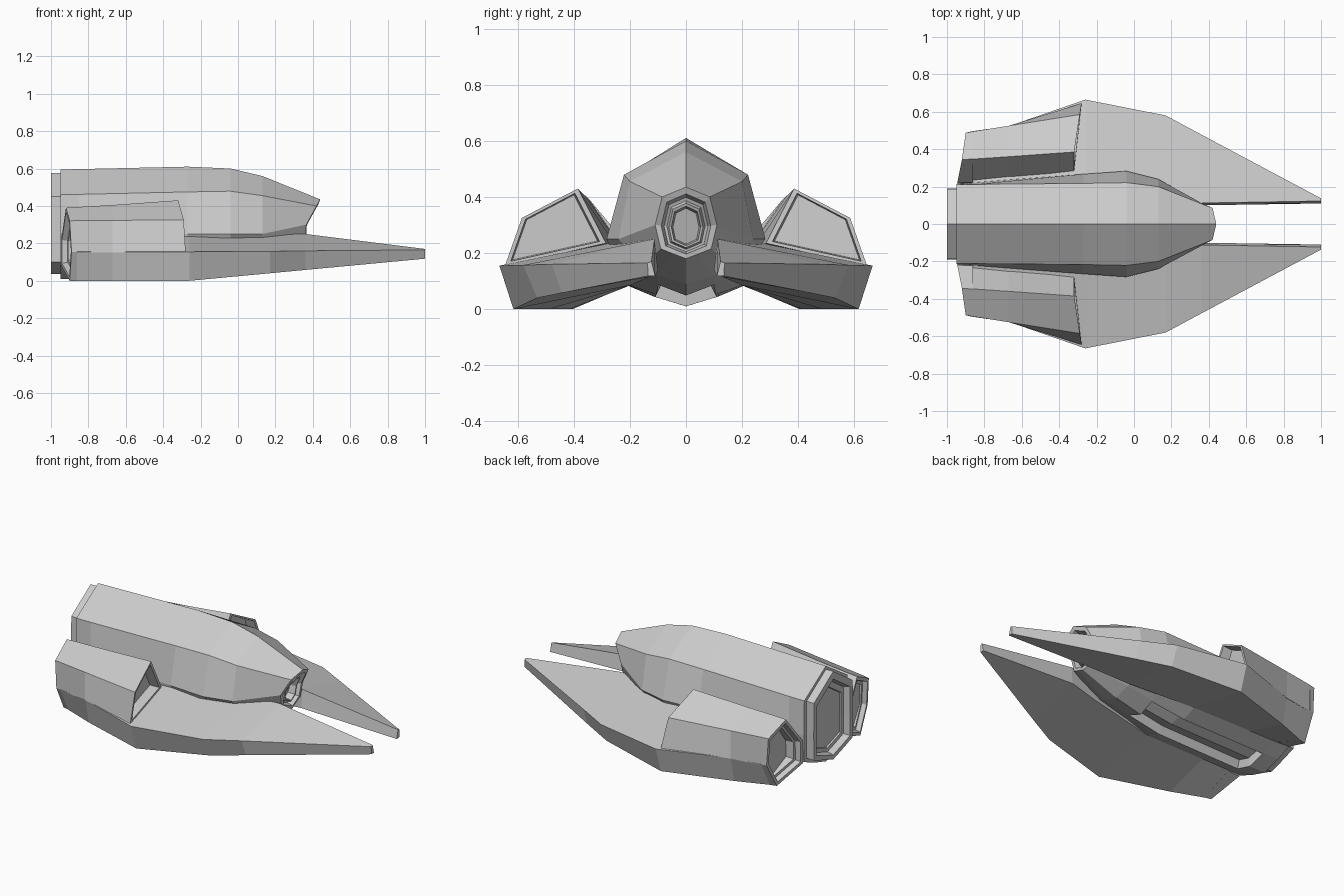
import bpy, bmesh
from mathutils import Vector

if "Cube" in bpy.data.objects:
    bpy.data.objects.remove(bpy.data.objects["Cube"])


def recess(ring, steps, narrow=1.0):
    """Rings shrunk towards the ring centre by a scale and moved along x."""
    c = sum((Vector(p) for p in ring), Vector()) / len(ring)
    rings = []
    for s, dx in steps:
        size = Vector((s, s ** narrow, s))
        rings.append([c + (Vector(p) - c) * size + Vector((dx, 0, 0)) for p in ring])
    return rings


def loft(name, rings, mirror=False, groove=None):
    bm = bmesh.new()
    rows = [[bm.verts.new(p) for p in r] for r in rings]
    n = len(rows[0])
    for a, b in zip(rows, rows[1:]):
        for i in range(n):
            j = (i + 1) % n
            bm.faces.new((a[i], a[j], b[j], b[i]))
    bm.faces.new(rows[0])
    bm.faces.new(rows[-1])
    bmesh.ops.recalc_face_normals(bm, faces=bm.faces)
    if groove:
        faces = [f for f in bm.faces if groove(f.calc_center_median(), f.normal)]
        bmesh.ops.inset_region(bm, faces=faces, thickness=0.01, depth=0)
        bmesh.ops.inset_region(bm, faces=faces, thickness=0.008, depth=-0.05)
    me = bpy.data.meshes.new(name)
    bm.to_mesh(me)
    bm.free()
    ob = bpy.data.objects.new(name, me)
    bpy.context.collection.objects.link(ob)
    if mirror:
        m = ob.modifiers.new("mirror", 'MIRROR')
        m.use_axis = (False, True, False)
        m.use_mirror_merge = False
    return ob


def full(half):
    """Close a half section (top point first, bottom point last) across y = 0."""
    return half + [(x, -y, z) for x, y, z in half[-2:0:-1]]


def section(x, *yz):
    return [(x, y, z) for y, z in yz]


# Fuselage: ridge, shoulder, waist, lower side, keel edge, keel
hull = [
    full(section(-.95, (0, .595), (.21, .46), (.215, .25), (.21, .085), (.115, .045), (0, .01))),
    full(section(-.85, (0, .597), (.212, .462), (.222, .25), (.21, .085), (.115, .045), (0, .01))),
    full(section(-.27, (0, .61), (.217, .475), (.267, .25), (.215, .09), (.115, .055), (0, .02))),
    full(section(-.04, (0, .60), (.221, .479), (.283, .25), (.2, .135), (.105, .09), (0, .05))),
    full(section(.13, (0, .56), (.2, .455), (.24, .25), (.165, .15), (.1, .12), (0, .09))),
]
nose = full([(.44, 0, .435), (.42, .085, .40), (.365, .11, .3), (.36, .09, .215),
             (.365, .045, .197), (.37, 0, .18)])
nose_in = recess(nose, [(.84, 0), (.76, -.04), (.68, -.04), (.62, -.015), (.55, -.015), (.5, -.06)],
                 narrow=1.25)
loft("fuselage", hull + [nose] + nose_in,
     groove=lambda c, n: -.85 < c.x < -.04 and n.z < -.5 and abs(c.y) < .1)

# Rear collar with stepped exhaust
collar = full(section(-1, (0, .575), (.188, .45), (.19, .25), (.188, .1), (.1, .068), (0, .035)))
root = [(-.9, y, z) for _, y, z in collar]
loft("rear_collar", [root, collar] + recess(collar, [(.86, 0), (.82, .04), (.7, .04), (.62, .12)]))

# Forked wings: inner top, outer top, outer bottom, inner bottom
loft("wing", [
    section(1, (.123, .17), (.137, .165), (.135, .118), (.11, .118)),
    section(.36, (.112, .25), (.478, .16), (.442, .058), (.1, .14)),
    section(.17, (.13, .25), (.58, .157), (.53, .04), (.13, .115)),
    section(-.26, (.2, .25), (.665, .155), (.615, 0), (.2, .085)),
    section(-.67, (.2, .25), (.523, .155), (.487, 0), (.2, .085)),
    section(-.86, (.2, .24), (.497, .155), (.415, 0), (.2, .085)),
], mirror=True)

# Nacelles with recessed intakes: peak, outer shoulder, outer foot, inner foot
intake = [(-.32, .385, .43), (-.29, .585, .325), (-.28, .645, .155), (-.32, .285, .235)]
loft("nacelle", [section(-.86, (.347, .394), (.495, .322), (.495, .15), (.225, .215)),
                 section(-.67, (.36, .405), (.525, .323), (.525, .152), (.245, .22)), intake]
     + recess(intake, [(.88, 0), (.84, -.06)]), mirror=True)

# Engine exhausts closing the rear of wing and nacelle
outlet = [(-.92, .345, .39), (-.9, .487, .32), (-.89, .49, .155), (-.9, .405, 0),
          (-.945, .215, .08), (-.945, .22, .22)]
base = section(-.86, (.347, .394), (.495, .322), (.497, .155), (.415, 0), (.21, .08), (.222, .245))
loft("engine_exhaust", [base, outlet]
     + recess(outlet, [(.88, 0), (.84, .03), (.74, .03), (.68, .1)]), mirror=True)
